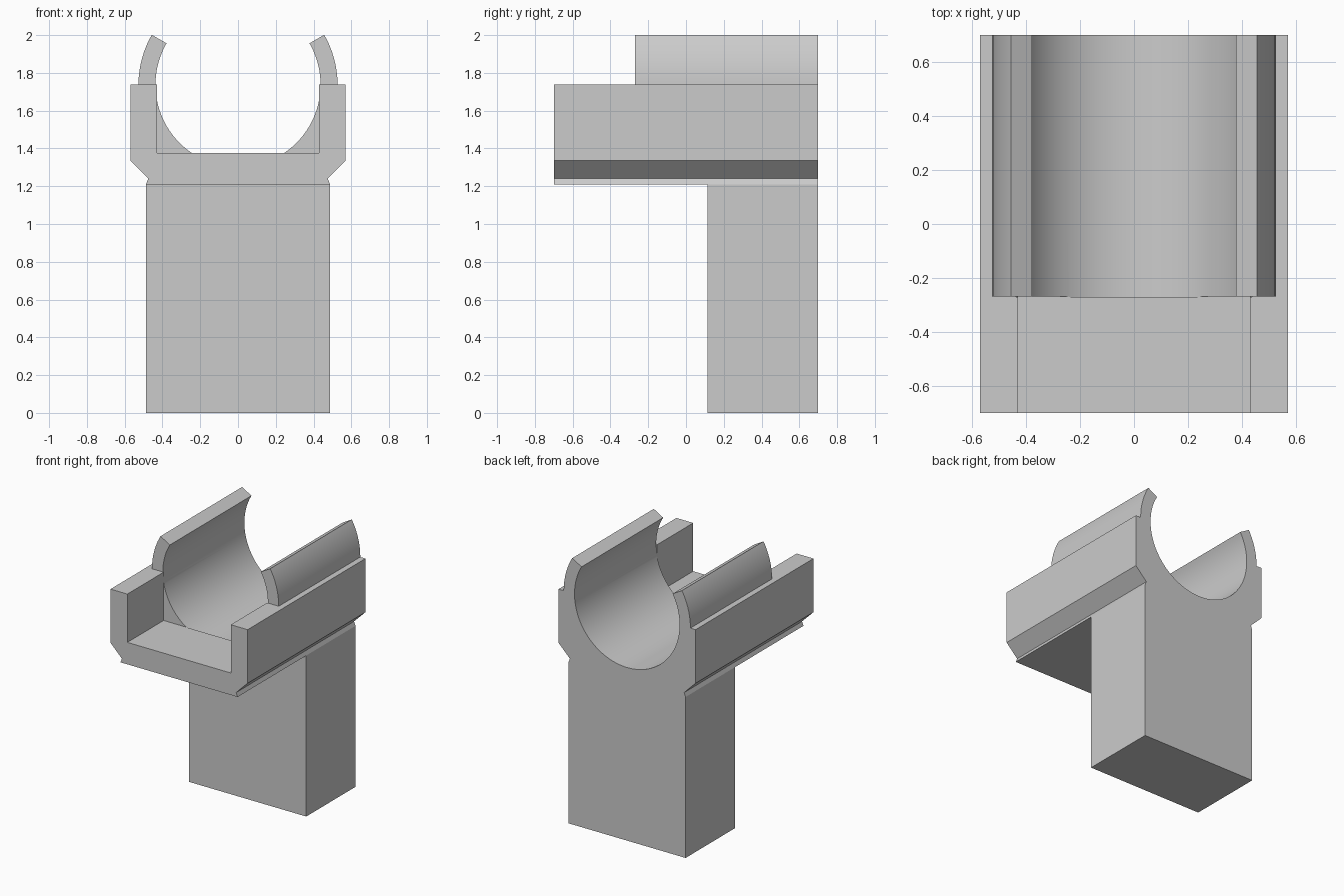
import bpy, bmesh
from math import sin, cos, radians

cube = bpy.data.objects.get("Cube")
if cube:
    bpy.data.objects.remove(cube, do_unlink=True)

AXIS_Z, BORE, SHELL = 1.738, 0.437, 0.527   # bore axis height, inner and outer clip radius
BACK, FRONT, CLIP = 0.7, -0.7, -0.27        # depth stations

grey = bpy.data.materials.new("plain grey")
grey.use_nodes = True
grey.diffuse_color = (0.6, 0.6, 0.6, 1)
grey.node_tree.nodes["Principled BSDF"].inputs["Base Color"].default_value = (0.6, 0.6, 0.6, 1)


def arc(radius, start, end, steps):
    angles = [radians(start + (end - start) * i / steps) for i in range(steps + 1)]
    return [(radius * cos(a), AXIS_Z + radius * sin(a)) for a in angles]


def mirrored(half):
    """Close a right-hand outline with its reflection in x."""
    return half + [(-x, z) for x, z in reversed(half)]


def extrude(name, outline, y0, y1):
    """Solid made by sweeping an (x, z) outline along y."""
    bm = bmesh.new()
    face = bm.faces.new([bm.verts.new((x, y0, z)) for x, z in outline])
    swept = bmesh.ops.extrude_face_region(bm, geom=[face])["geom"]
    bmesh.ops.translate(bm, vec=(0, y1 - y0, 0),
                        verts=[v for v in swept if isinstance(v, bmesh.types.BMVert)])
    bmesh.ops.recalc_face_normals(bm, faces=bm.faces)
    mesh = bpy.data.meshes.new(name)
    bm.to_mesh(mesh)
    bm.free()
    mesh.materials.append(grey)
    obj = bpy.data.objects.new(name, mesh)
    bpy.context.collection.objects.link(obj)
    return obj


# Whole silhouette: post, undercut rail shoulders and round clip
silhouette = mirrored([(0.487, 0), (0.487, 1.21), (0.475, 1.24), (0.57, 1.335), (0.57, AXIS_Z)]
                      + arc(SHELL, 0, 88, 22))
holder = extrude("clip_holder", silhouette, FRONT, BACK)

# Round bore, open at the top between the two clip arms
bore = extrude("bore_cutter", arc(BORE, 150, 390, 80) + arc(1.3, 30, 150, 1), CLIP, 0.9)

# Front tray channel, also clearing the clip arms ahead of the bore
tray = extrude("tray_cutter", mirrored([(0.43, 1.375), (0.43, AXIS_Z), (0.8, AXIS_Z), (0.8, 2.4)]),
               -0.9, CLIP + 0.001)

# Space under the overhanging rail, in front of the post
under = extrude("overhang_cutter", mirrored([(0.8, -0.2), (0.8, 1.21)]), -0.9, 0.115)

bpy.context.view_layer.objects.active = holder
for cutter in (bore, tray, under):
    cutter.hide_render = True
    mod = holder.modifiers.new(cutter.name, "BOOLEAN")
    mod.operation, mod.solver, mod.object = "DIFFERENCE", "EXACT", cutter
    bpy.ops.object.modifier_apply(modifier=mod.name)
    bpy.data.objects.remove(cutter, do_unlink=True)

# Smooth the curved walls, keep the corners crisp
for obj in bpy.context.selected_objects:
    obj.select_set(False)
holder.select_set(True)
bpy.ops.object.shade_smooth_by_angle(angle=radians(20))
